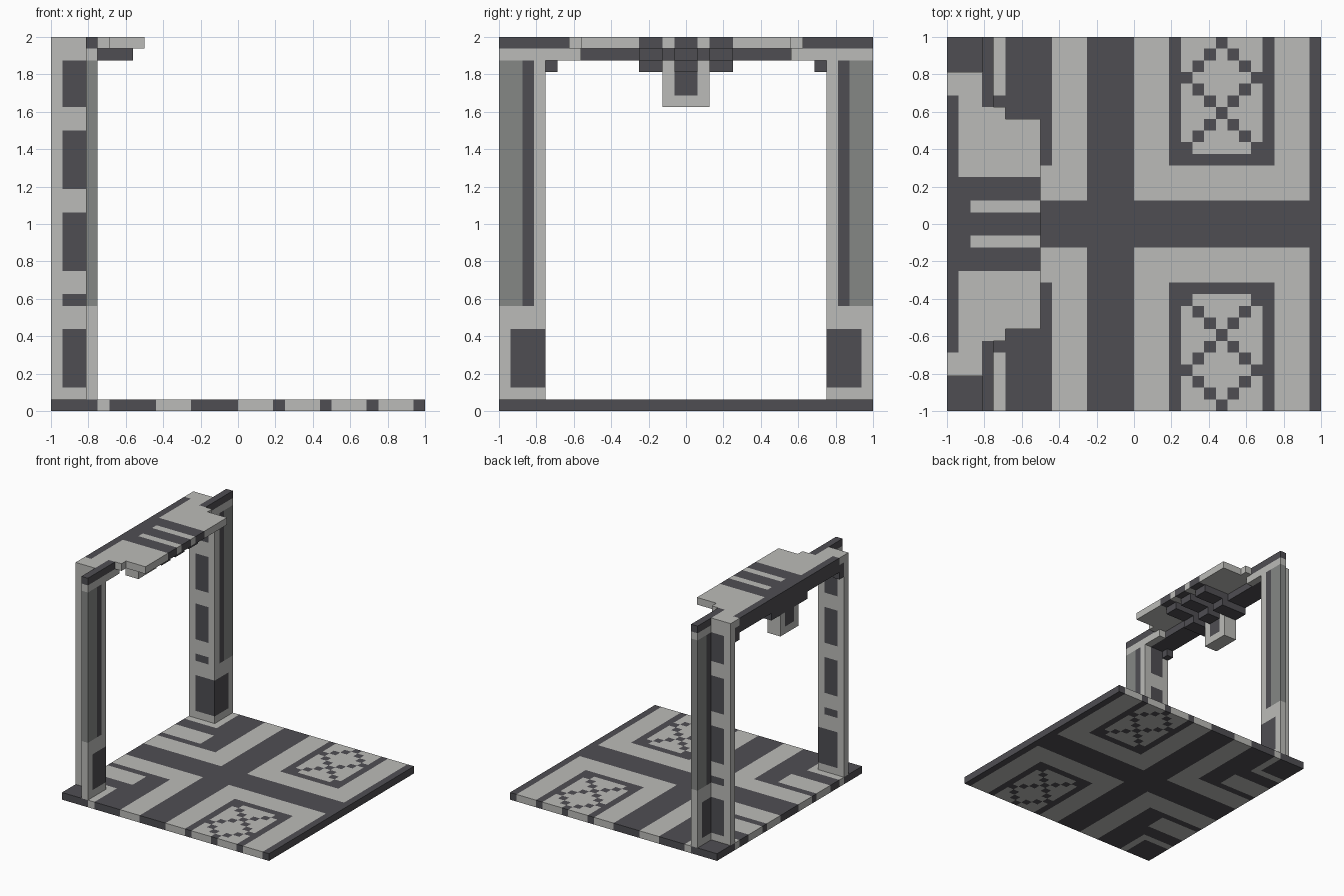
import bpy
import bmesh
from mathutils import Vector

if "Cube" in bpy.data.objects:
    bpy.data.objects.remove(bpy.data.objects["Cube"], do_unlink=True)

UNIT = 1 / 16          # every part sits on this grid
LIGHT, DARK, GREY = 0, 1, 2


def material(name, color):
    mat = bpy.data.materials.new(name)
    mat.use_nodes = True
    mat.diffuse_color = color
    mat.node_tree.nodes["Principled BSDF"].inputs["Base Color"].default_value = color
    return mat


MATS = [material("light_stone", (0.50, 0.50, 0.48, 1)),
        material("dark_stone", (0.078, 0.076, 0.086, 1)),
        material("mid_grey", (0.235, 0.245, 0.235, 1))]


def block(name, lo, hi, paint):
    """Box on the unit grid; paint is a colour or a rule of the cell (x, |y|, z)."""
    bm = bmesh.new()
    for axis in range(3):
        u, v = (axis + 1) % 3, (axis + 2) % 3
        for end, sign in ((lo[axis], -1), (hi[axis], 1)):
            for a in range(lo[u], hi[u]):
                for b in range(lo[v], hi[v]):
                    corners = []
                    for da, db in ((0, 0), (1, 0), (1, 1), (0, 1)):
                        p = Vector((0, 0, 0))
                        p[axis], p[u], p[v] = end, a + da, b + db
                        corners.append(bm.verts.new(p * UNIT))
                    face = bm.faces.new(corners if sign > 0 else corners[::-1])
                    cell = [0, 0, 0]
                    cell[axis] = end if sign < 0 else end - 1
                    cell[u], cell[v] = a, b
                    row = cell[1] if cell[1] >= 0 else -1 - cell[1]
                    face.material_index = paint(cell[0], row, cell[2]) if callable(paint) else paint
    bmesh.ops.remove_doubles(bm, verts=bm.verts, dist=0.001)
    mesh = bpy.data.meshes.new(name)
    bm.to_mesh(mesh)
    bm.free()
    for mat in MATS:
        mesh.materials.append(mat)
    obj = bpy.data.objects.new(name, mesh)
    bpy.context.collection.objects.link(obj)
    return obj


def pair(name, lo, hi, paint):
    """The same block on both sides of y = 0."""
    block(name + "_back", lo, hi, paint)
    block(name + "_front", (lo[0], -hi[1], lo[2]), (hi[0], -lo[1], hi[2]), paint)


# Floor pattern: cross, framed lattice panels and strips by the posts
def floor_paint(x, y, z):
    if y < 2 or x == 15 or -4 <= x < 0:
        return DARK
    if x >= 0:
        if y < 5 or x < 3 or x > 11:
            return LIGHT
        if y == 5 or x in (3, 11):
            return DARK
        return DARK if abs(x - 7) == abs((y - 6) % 6 - 3) else LIGHT
    if x >= -7 or y < 5:
        return LIGHT
    if x < -10 and 6 <= y < 9:
        return LIGHT
    foot = (x < -11 and y == 11) or (x == -12 and y >= 11)
    return LIGHT if foot else DARK


block("floor", (-16, -16, 0), (16, 16, 1), floor_paint)


# Posts: an L of two plates each
def inner_plate_paint(x, y, z):
    window = any(a <= z < b for a, b in ((2, 7), (9, 10), (12, 17), (19, 24), (26, 30)))
    return DARK if window and x > -16 else LIGHT


def side_plate_paint(x, y, z):
    if 2 <= z < 7 and y < 15:
        return DARK
    if 9 <= z < 30:
        return LIGHT if y == 12 else DARK if y == 13 else GREY
    return LIGHT


pair("post_inner_plate", (-16, 12, 1), (-13, 13, 31), inner_plate_paint)
pair("post_side_plate", (-13, 12, 1), (-12, 16, 31), side_plate_paint)
pair("post_cap", (-13, 10, 31), (-12, 16, 32), DARK)
pair("post_arm", (-13, 9, 30), (-12, 12, 31), LIGHT)
pair("post_bracket", (-16, 11, 29), (-15, 12, 30), DARK)


# Roof, stepped in toward its outer edge
def roof_paint(x, y, z):
    if x == -16:
        return DARK if y < 11 else LIGHT
    if y < 4:
        return LIGHT if y == 1 and x >= -14 else DARK
    return LIGHT


for name, x0, x1, half in (("roof_rear", -16, -13, 13),
                           ("roof_middle", -13, -11, 10),
                           ("roof_edge", -11, -8, 9)):
    block(name, (x0, -half, 31), (x1, half, 32), roof_paint)

# Beam and ribs below the roof
block("roof_beam", (-16, -12, 30), (-13, 12, 31), DARK)
pair("upper_rib", (-13, 2, 30), (-9, 4, 31), DARK)
pair("lower_rib", (-16, 2, 29), (-12, 4, 30), DARK)
block("centre_upper_rib", (-13, -1, 30), (-9, 1, 31), DARK)
block("centre_lower_rib", (-14, -1, 29), (-12, 1, 30), DARK)


# Hanging lantern
def lantern_paint(x, y, z):
    return DARK if (y == 0 and z >= 27) or (x == -16 and z == 29) else LIGHT


block("lantern", (-16, -2, 26), (-14, 2, 30), lantern_paint)
